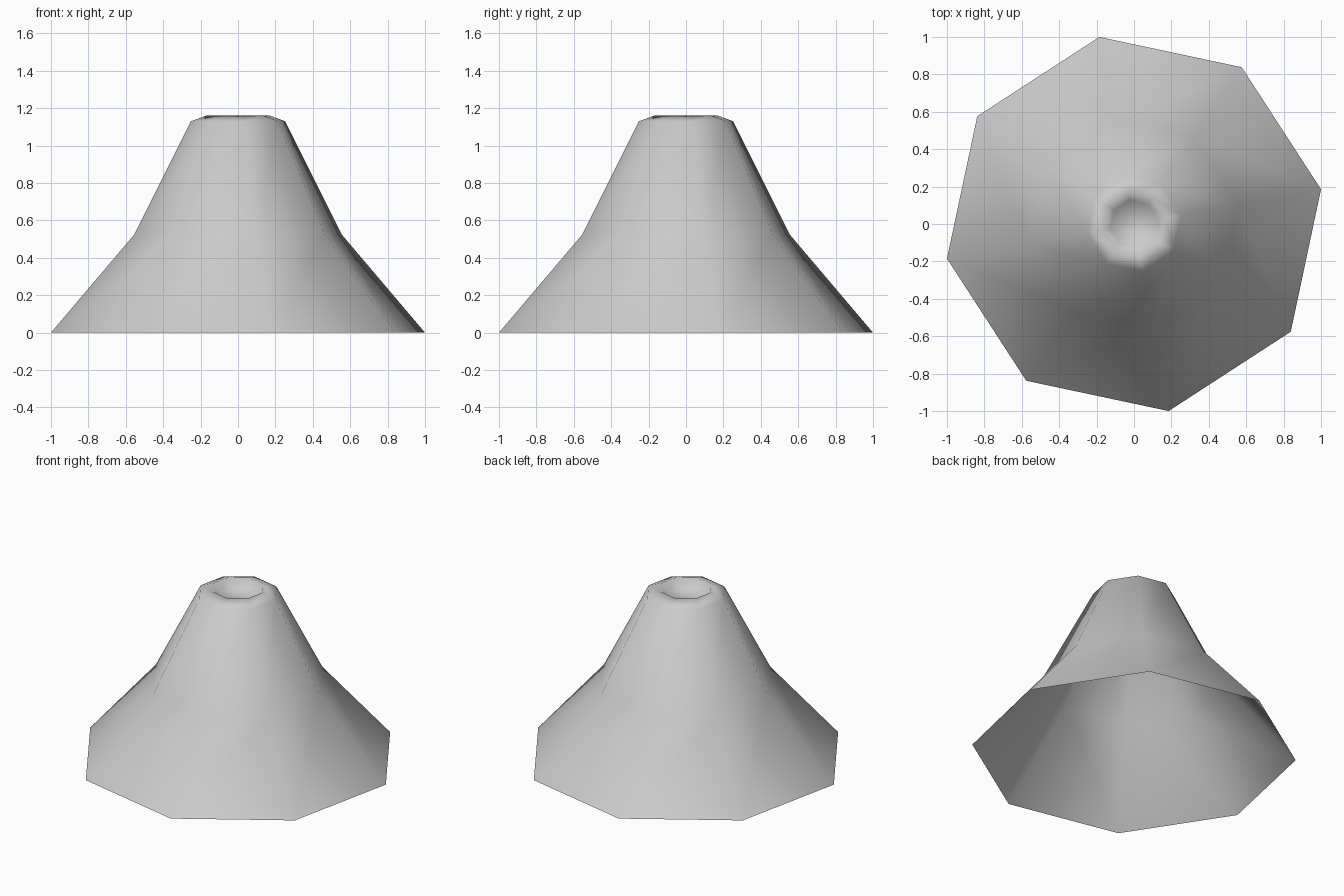
import bpy, bmesh, math

if "Cube" in bpy.data.objects:
    bpy.data.objects.remove(bpy.data.objects["Cube"])

SIDES = 8
TURN = math.radians(10.5)

# Profile as (radius, height): flared foot, steep cone, bevelled rim, shallow crater
PROFILE = [(1.017, 0.0), (0.564, 0.525), (0.257, 1.13), (0.168, 1.162), (0.13, 1.10)]

grey = bpy.data.materials.new("stone grey")
grey.diffuse_color = (0.6, 0.6, 0.6, 1)
grey.use_nodes = True
grey.node_tree.nodes["Principled BSDF"].inputs["Base Color"].default_value = grey.diffuse_color


def add_ring(bm, radius, height):
    angles = [TURN + 2 * math.pi * i / SIDES for i in range(SIDES)]
    return [bm.verts.new((radius * math.cos(a), radius * math.sin(a), height)) for a in angles]


# Octagonal hill shell, open underneath
bm = bmesh.new()
rings = [add_ring(bm, r, z) for r, z in PROFILE]
for low, high in zip(rings, rings[1:]):
    for i in range(SIDES):
        j = (i + 1) % SIDES
        bm.faces.new((low[i], low[j], high[j], high[i]))

# Crater floor
bm.faces.new(rings[-1])

for face in bm.faces:
    face.smooth = True

mesh = bpy.data.meshes.new("volcano_cone")
bm.to_mesh(mesh)
bm.free()
mesh.materials.append(grey)
cone = bpy.data.objects.new("volcano_cone", mesh)
bpy.context.collection.objects.link(cone)
